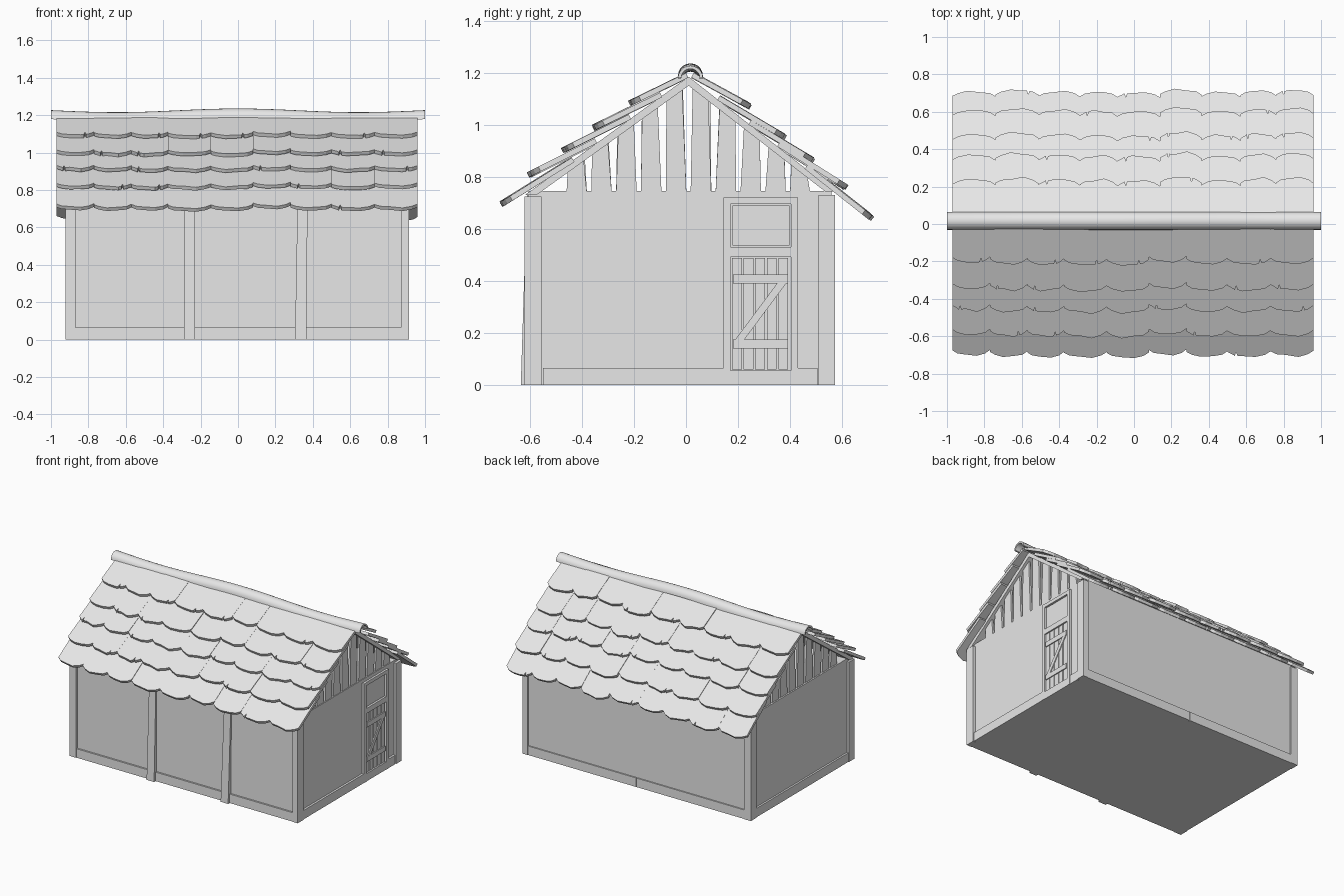
import bpy, bmesh, math, random
from mathutils import Vector

random.seed(4)
if bpy.data.objects.get("Cube"):
    bpy.data.objects.remove(bpy.data.objects["Cube"], do_unlink=True)

grey = bpy.data.materials.new("plain_grey")
grey.use_nodes = True
grey.diffuse_color = (0.8, 0.8, 0.8, 1)
grey.node_tree.nodes["Principled BSDF"].inputs["Base Color"].default_value = grey.diffuse_color


def finish(name, bm):
    bmesh.ops.recalc_face_normals(bm, faces=bm.faces)
    mesh = bpy.data.meshes.new(name)
    bm.to_mesh(mesh)
    bm.free()
    mesh.materials.append(grey)
    obj = bpy.data.objects.new(name, mesh)
    bpy.context.collection.objects.link(obj)
    return obj


def loft(bm, rings):
    """Join matching closed outlines and cap both ends."""
    loops = [[bm.verts.new(p) for p in ring] for ring in rings]
    for a, b in zip(loops, loops[1:]):
        for i in range(len(a)):
            j = (i + 1) % len(a)
            bm.faces.new((a[i], a[j], b[j], b[i]))
    bm.faces.new(loops[0])
    bm.faces.new(loops[-1])


def solid(bm, outline, offset):
    off = Vector(offset)
    loft(bm, [outline, [Vector(p) + off for p in outline]])


def box(bm, x0, x1, y0, y1, z0, z1):
    solid(bm, [(x0, y0, z0), (x1, y0, z0), (x1, y1, z0), (x0, y1, z0)], (0, 0, z1 - z0))


def box_object(name, *size):
    bm = bmesh.new()
    box(bm, *size)
    return finish(name, bm)


RIDGE_Y, RIDGE_Z = 0.01, 1.185
FRONT, BACK, EAVE = -0.605, 0.56, 0.745


def deck_z(y):
    slope = 0.722 if y < RIDGE_Y else 0.784
    return RIDGE_Z - abs(y - RIDGE_Y) * slope


# Walls
box_object("walls", -0.905, 0.895, FRONT, BACK, 0, EAVE)

# Corner posts
for side, xa, xb in (("right", -0.922, -0.868), ("left", 0.872, 0.914)):
    box_object("front_post_" + side, xa, xb, -0.62, -0.555, 0, 0.725)
    box_object("back_post_" + side, xa, xb, 0.51, 0.572, 0, 0.73)

# Leaning posts along the front wall
for i, (xb, xt) in enumerate(((-0.26, -0.258), (0.335, 0.345))):
    bm = bmesh.new()
    loft(bm, [[(x - w, FRONT + 0.01, z), (x + w, FRONT + 0.01, z), (x + w, y, z), (x - w, y, z)]
              for x, y, z, w in ((xb, -0.635, 0, 0.03), (xt, -0.612, 0.73, 0.027))])
    finish("front_wall_post_%d" % i, bm)

# Base boards round the foot of the walls
bm = bmesh.new()
for a, b in ((-0.868, -0.29), (-0.23, 0.305), (0.365, 0.872)):
    box(bm, a, b, -0.617, FRONT, 0, 0.065)
for a, b in ((-0.868, -0.002), (0.002, 0.872)):
    box(bm, a, b, BACK, 0.569, 0, 0.065)
for a, b in ((-0.55, 0.145), (0.43, 0.505)):
    box(bm, 0.895, 0.91, a, b, 0, 0.065)
box(bm, -0.918, -0.905, -0.555, 0.51, 0, 0.065)
finish("base_boards", bm)

# Door with planks, rails and brace
bm = bmesh.new()
for i in range(5):
    a = 0.177 + i * 0.0445
    box(bm, 0.89, 0.904, a, a + 0.038, 0.06, 0.488)
for z in (0.14, 0.39):
    box(bm, 0.89, 0.911, 0.18, 0.392, z, z + 0.035)
solid(bm, [(0.89, 0.19, 0.175), (0.89, 0.225, 0.175), (0.89, 0.385, 0.39), (0.89, 0.35, 0.39)],
      (0.02, 0, 0))
finish("door", bm)

# Door and hatch surround
bm = bmesh.new()
for a, b in ((0.145, 0.172), (0.403, 0.43)):
    box(bm, 0.895, 0.912, a, b, 0, 0.72)
for a, b in ((0, 0.056), (0.492, 0.53), (0.695, 0.72)):
    box(bm, 0.895, 0.91, 0.172, 0.403, a, b)
finish("door_frame", bm)
box_object("hatch", 0.89, 0.901, 0.178, 0.397, 0.535, 0.69)

# Roof deck whose ends show as gable rafters
bm = bmesh.new()
profile = [(-0.62, -0.001), (RIDGE_Y, 0), (0.572, -0.001), (0.535, -0.03),
           (RIDGE_Y, -0.035), (-0.575, -0.033)]
solid(bm, [(-0.915, y, deck_z(y) + d) for y, d in profile], (1.825, 0, 0))
finish("roof_deck", bm)

# Tapered slats in both open gables
for name, x in (("left", 0.875), ("right", -0.895)):
    bm = bmesh.new()
    for i in range(10):
        y = -0.42 + i * 0.0955
        lean = random.uniform(-0.008, 0.008)
        low, high = 0.04, 0.03
        ya, yb = y + lean - high, y + lean + high
        solid(bm, [(x, y - low, EAVE - 0.02), (x, y + low, EAVE - 0.02),
                   (x, yb, max(EAVE, deck_z(yb) - 0.015)),
                   (x, ya, max(EAVE, deck_z(ya) - 0.015))], (0.015, 0, 0))
    finish("gable_slats_" + name, bm)


# Roof shingles: chipped tiles in overlapping rows
def shingles(name, seams, rows):
    bm = bmesh.new()
    shifts = [random.uniform(-0.012, 0.012) for _ in seams]
    for top, bottom in rows:
        top, bottom = Vector((0, *top)), Vector((0, *bottom))
        down = (bottom - top).normalized()
        normal = down.cross(Vector((1, 0, 0)))
        if normal.z < 0:
            normal = -normal
        for a, b, shift in zip(seams, seams[1:], shifts):
            w = b - a
            tilt = random.uniform(-0.008, 0.008)
            edge = [(0, -0.022), (0.13, -0.004), (0.35, 0.006 + tilt),
                    (0.65, 0.008 - tilt), (0.87, -0.004), (1, -0.026)]
            if random.random() < 0.4:
                n = random.choice((0.2, 0.76))
                edge += [(n - 0.03, 0.004), (n, -0.022), (n + 0.03, 0.002)]
                edge.sort()
            lift = normal * random.uniform(-0.003, 0.003)
            pts = [top + lift + Vector((b, 0, 0)), top + lift + Vector((a, 0, 0))]
            pts += [bottom + lift + down * (d + shift) + Vector((a + t * w, 0, 0)) for t, d in edge]
            solid(bm, pts, normal * -0.02)
    finish(name, bm)


shingles("front_shingles",
         [-0.97, -0.77, -0.57, -0.375, -0.145, 0.08, 0.28, 0.5, 0.73, 0.96],
         [((0.0, 1.2), (-0.205, 1.1)), ((-0.1, 1.125), (-0.345, 1.005)),
          ((-0.22, 1.04), (-0.46, 0.92)), ((-0.35, 0.945), (-0.59, 0.825)),
          ((-0.44, 0.875), (-0.7, 0.713))])
shingles("back_shingles",
         [-0.97, -0.74, -0.51, -0.29, -0.09, 0.14, 0.36, 0.57, 0.76, 0.96],
         [((0.03, 1.2), (0.235, 1.088)), ((0.13, 1.111), (0.365, 0.972)),
          ((0.25, 1.017), (0.475, 0.882)), ((0.36, 0.931), (0.605, 0.777)),
          ((0.47, 0.848), (0.705, 0.662))])

# Ridge cap: sagging half pipe
bm = bmesh.new()
rings = []
for i in range(25):
    x = -1 + i / 12
    zc = 1.178 + 0.01 * math.cos(2 * math.pi * x / 1.3)
    arc = [(r, math.pi * (k if r > 0.04 else 10 - k) / 10) for r in (0.048, 0.036) for k in range(11)]
    rings.append([(x, 0.017 + r * math.cos(t), zc + r * math.sin(t)) for r, t in arc])
loft(bm, rings)
ridge = finish("ridge_cap", bm)
bpy.ops.object.select_all(action="DESELECT")
ridge.select_set(True)
bpy.context.view_layer.objects.active = ridge
bpy.ops.object.shade_smooth_by_angle(angle=math.radians(35))
